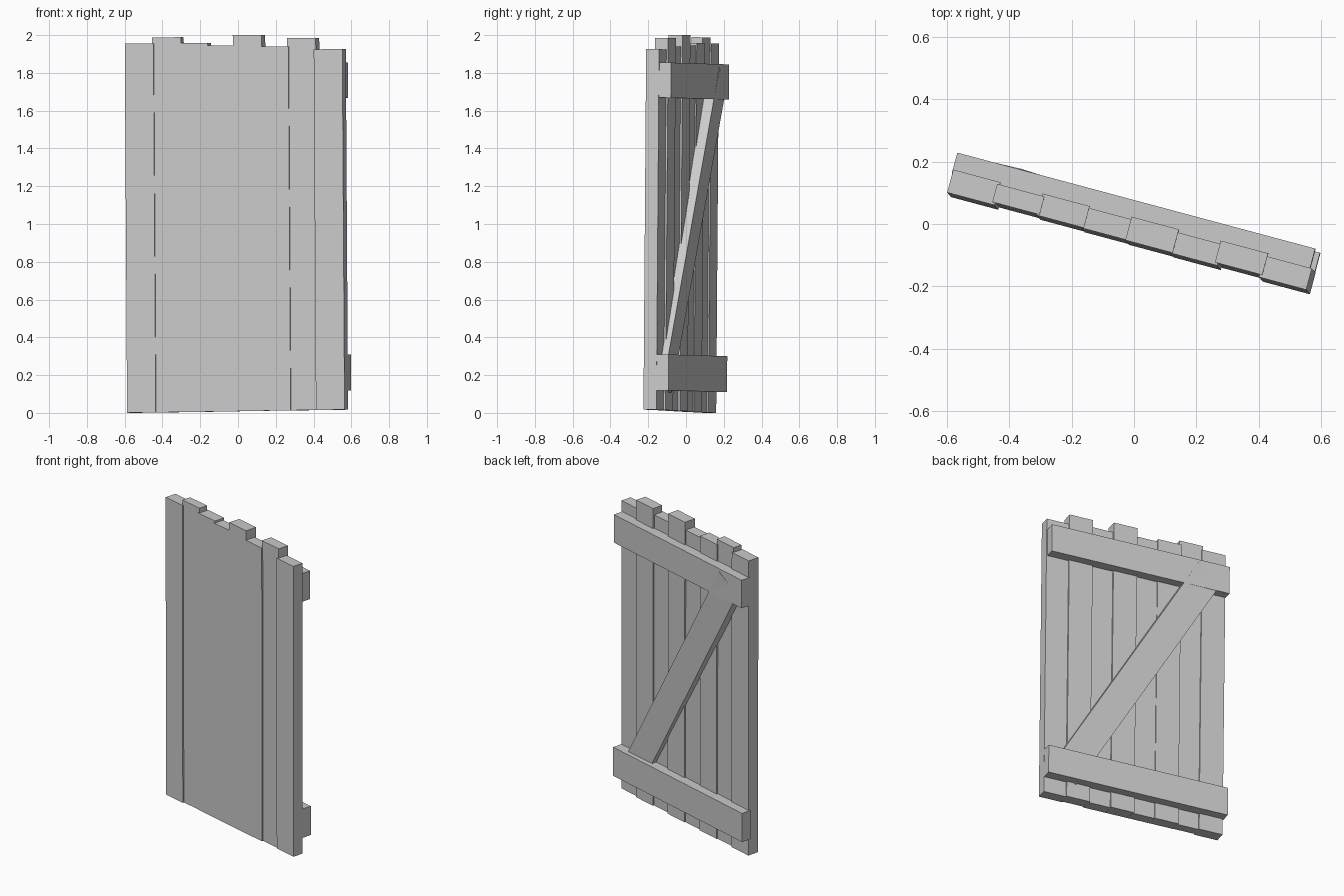
import bpy
import bmesh
from math import radians
from mathutils import Matrix, Vector

cube = bpy.data.objects.get("Cube")
if cube:
    bpy.data.objects.remove(cube, do_unlink=True)

# One bare grey for all the timber
grey = bpy.data.materials.new("timber grey")
grey.use_nodes = True
colour = (0.59, 0.59, 0.59, 1)
grey.diffuse_color = colour
grey.node_tree.nodes["Principled BSDF"].inputs["Base Color"].default_value = colour

# The whole panel is turned, and leans a little
up = Vector((-0.0062, 0.0075, 1)).normalized()
along = Vector((0.966, -0.259, 0))
along = (along - up * along.dot(up)).normalized()
back = up.cross(along)
frame = Matrix((along, back, up)).transposed().to_4x4()
frame.translation = (0, 0, 1)


def board(name, low, high, local=Matrix()):
    """Box between two corners, in panel space."""
    low, high = Vector(low), Vector(high)
    bm = bmesh.new()
    bmesh.ops.create_cube(bm, size=1)
    for v in bm.verts:
        v.co = (low + high) / 2 + v.co * (high - low)
    bm.transform(frame @ local)
    mesh = bpy.data.meshes.new(name)
    bm.to_mesh(mesh)
    bm.free()
    mesh.materials.append(grey)
    obj = bpy.data.objects.new(name, mesh)
    bpy.context.collection.objects.link(obj)


# Upright planks: front depth, back depth, top height
planks = [
    (-0.063, 0.013, 0.960),
    (-0.055, 0.005, 0.991),
    (-0.059, 0.013, 0.960),
    (-0.061, 0.007, 0.946),
    (-0.063, 0.015, 1.000),
    (-0.065, 0.005, 0.938),
    (-0.057, 0.015, 0.982),
    (-0.066, 0.005, 0.921),
]
for i, (front, rear, top) in enumerate(planks):
    centre = -0.519 + 0.148 * i
    board(f"plank_{i + 1}", (centre - 0.0785, front, -0.995 + 0.001 * i),
          (centre + 0.0785, rear, top))

# Cross rails on the back
board("upper_rail", (-0.600, 0.0015, 0.664), (0.589, 0.0695, 0.850))
board("lower_rail", (-0.605, 0.0015, -0.885), (0.595, 0.0695, -0.695))

# Diagonal brace, slightly skewed so its top corner breaks through the rail
tilt = (Matrix.Translation((0, 0.019, -0.035))
        @ Matrix.Rotation(radians(-30), 4, 'Y')
        @ Matrix.Rotation(-0.018, 4, 'X')
        @ Matrix.Rotation(0.027, 4, 'Z'))
board("diagonal_brace", (-0.095, -0.034, -0.937), (0.095, 0.034, 0.947), tilt)
